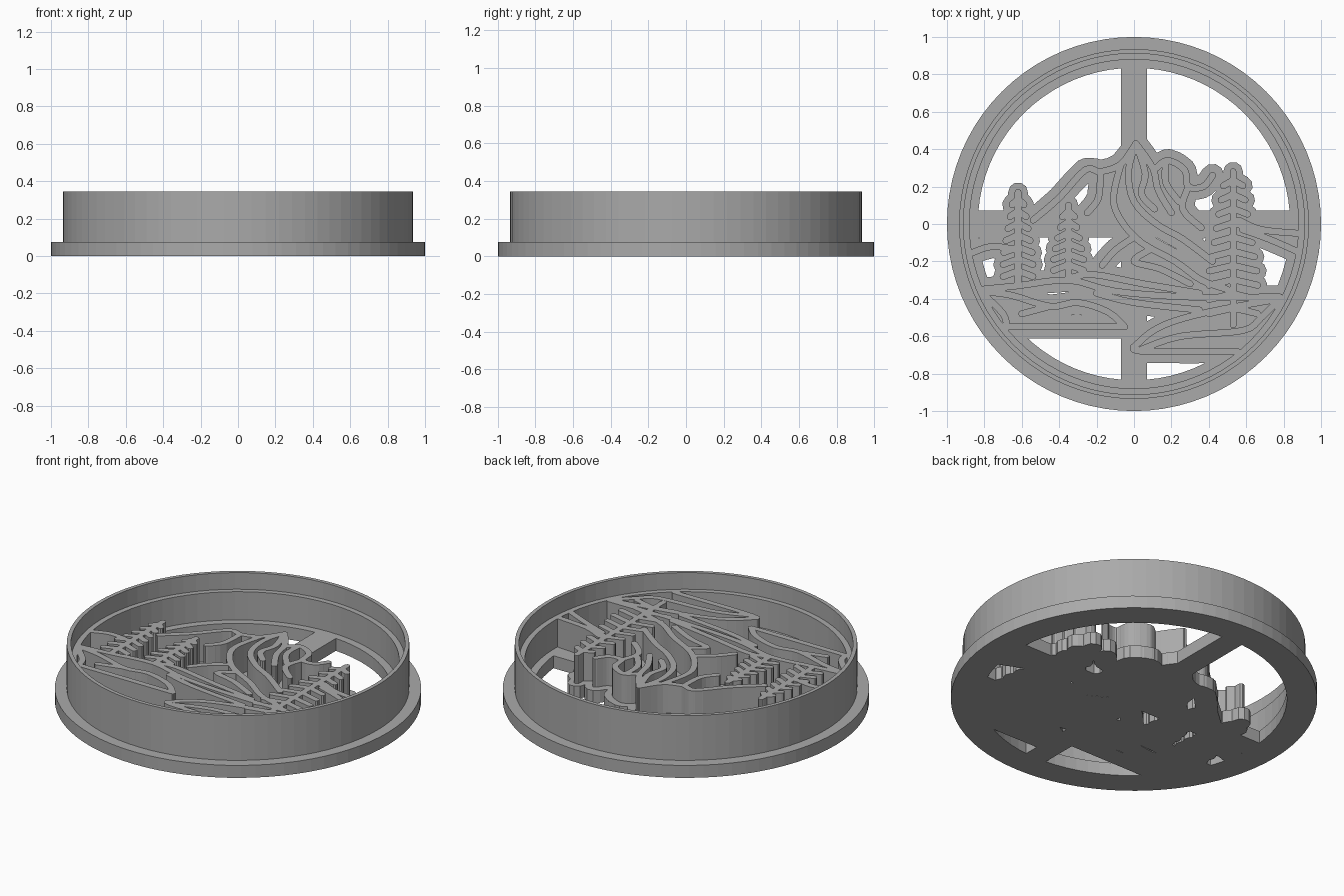
import bpy, bmesh, math
from mathutils import Vector
from mathutils.geometry import delaunay_2d_cdt

default_cube = bpy.data.objects.get("Cube")
if default_cube:
    bpy.data.objects.remove(default_cube, do_unlink=True)

grey = bpy.data.materials.new("plain grey")
grey.use_nodes = True
colour = (0.4, 0.4, 0.4, 1)
grey.diffuse_color = colour
grey.node_tree.nodes["Principled BSDF"].inputs["Base Color"].default_value = colour

BASE_TOP, STAMP_TOP, WALL_TOP = 0.075, 0.245, 0.345
LINE, PAD = 0.018, 0.062


def slab(name, polygons, bottom, top):
    """Merge flat polygons into one outline and extrude it."""
    points, faces = [], []
    for polygon in polygons:
        faces.append(list(range(len(points), len(points) + len(polygon))))
        points.extend(polygon)
    merged = delaunay_2d_cdt(points, [], faces, 0, 1e-5, True)
    bm = bmesh.new()
    verts = [bm.verts.new((p.x, p.y, bottom)) for p in merged[0]]
    for face, sources in zip(merged[2], merged[5]):
        if sources:
            bm.faces.new([verts[i] for i in face])
    bmesh.ops.delete(bm, geom=[v for v in verts if not v.link_faces], context='VERTS')
    raised = bmesh.ops.extrude_face_region(bm, geom=bm.faces[:])
    for item in raised["geom"]:
        if isinstance(item, bmesh.types.BMVert):
            item.co.z = top
    bmesh.ops.recalc_face_normals(bm, faces=bm.faces[:])
    mesh = bpy.data.meshes.new(name)
    bm.to_mesh(mesh)
    bm.free()
    mesh.materials.append(grey)
    obj = bpy.data.objects.new(name, mesh)
    bpy.context.collection.objects.link(obj)
    return obj


def polar(radius, angle):
    return Vector((radius * math.cos(angle), radius * math.sin(angle)))


def ring(inner, outer, sides=80):
    """Quads around a circular band."""
    turn = [math.tau * i / sides for i in range(sides + 1)]
    return [[polar(inner, a), polar(outer, a), polar(outer, b), polar(inner, b)]
            for a, b in zip(turn, turn[1:])]


def box(x, y):
    return [Vector(p) for p in ((-x, -y), (x, -y), (x, y), (-x, y))]


def capsule(a, b, radius, steps=5):
    """Round-ended bar from a to b."""
    way = math.atan2(b.y - a.y, b.x - a.x) - math.pi / 2
    arc = [way + math.pi * i / steps for i in range(steps + 1)]
    return [b + polar(radius, t) for t in arc] + [a - polar(radius, t) for t in arc]


def curve(points, steps):
    """Smooth path through points given in hundredths."""
    p = [Vector(q) / 100 for q in points]
    p = [p[0]] + p + [p[-1]]
    path = []
    for a, b, c, d in zip(p, p[1:], p[2:], p[3:]):
        for i in range(steps):
            t = i / steps
            path.append(b + (c - a) * t / 2 + (a * 2 - b * 5 + c * 4 - d) * t * t / 2
                        + (b * 3 - a - c * 3 + d) * t ** 3 / 2)
    return path + [p[-1]]


def ribbon(points, radius, steps):
    path = curve(points, steps)
    return [capsule(a, b, radius) for a, b in zip(path, path[1:])]


def tree(x, top, bottom, reach, tiers):
    """Trunk with pairs of drooping branches that lengthen downward."""
    strokes = [[(x, top), (x, bottom)]]
    for i in range(tiers):
        y = top - (top - bottom) * (i + 0.8) / (tiers + 0.8)
        spread = reach * (0.4 + 0.6 * min(1, 1.6 * i / tiers))
        for side in (-1, 1):
            strokes.append([(x, y + 1.5), (x + side * spread, y - 1.5)])
    return strokes


# Conifers
trees = tree(-62, 17, -33, 8, 7) + tree(-35, 10, -29, 8, 6) + tree(53, 28, -54, 13, 10)

# Mountain ridges and rock creases
mountain = [
    [(1, 43), (-7, 32), (-18, 28), (-26, 29), (-40, 14), (-54, 2)],
    [(1, 43), (10, 30), (13, 18), (20, 6)],
    [(-7, 32), (-11, 14), (-7, 2), (4, -10), (22, -20), (36, -30), (50, -35)],
    [(1, 43), (-3, 28), (0, 12), (12, 0), (26, -8), (42, -20)],
    [(1, 43), (6, 27), (4, 16), (11, 8)],
    [(12, 30), (18, 34), (27, 29), (29, 20), (37, 20), (42, 26)],
    [(17, 33), (17, 22), (24, 12)],
    [(29, 20), (26, 8), (36, -2)],
    [(0, -7), (-10, -14), (-17, -22)],
    [(8, -14), (0, -20), (14, -24), (30, -32)],
    [(-18, 28), (-19, 14), (-25, 6)],
]

# Horizon, meadows and river banks
ground = [
    [(-88, -16), (-76, -12), (-62, -14)],
    [(58, -3), (72, -8), (88, -15)],
    [(56, 2), (68, -3), (88, -5)],
    [(-82, -35), (-62, -33), (-35, -30), (-10, -36), (30, -39), (78, -39)],
    [(-35, -29), (-22, -27), (5, -32), (35, -37)],
    [(-82, -36), (-66, -38), (-45, -44), (-30, -42), (-14, -47), (-5, -55)],
    [(-80, -38), (-70, -48), (-68, -55)],
    [(-68, -55), (-5, -55)],
    [(-60, -48), (-45, -44)],
    [(-20, -37), (0, -42), (35, -46)],
    [(55, -68), (4, -68), (3, -63), (16, -54), (40, -47), (78, -40)],
    [(4, -67), (25, -60), (58, -57), (68, -50), (78, -40)],
]

# Base plate: rim, cross bars and a pad below every stamp line
pads = []
for stroke in mountain + ground:
    pads += ribbon(stroke, PAD, 2)
for stroke in trees:
    pads += ribbon(stroke, PAD * 0.85, 1)
bars = [box(0.07, 0.9), box(0.9, 0.073)]
slab("base_plate", ring(0.835, 1) + bars + pads, 0, BASE_TOP)

# Raised stamp lines joined to the inner rim
lines = ring(0.88, 0.912)
for stroke in mountain + ground:
    lines += ribbon(stroke, LINE, 4)
for stroke in trees:
    lines += ribbon(stroke, LINE, 1)
slab("stamp_lines", lines, BASE_TOP, STAMP_TOP)

# Tall cutting wall
slab("cutting_wall", ring(0.912, 0.935), BASE_TOP, WALL_TOP)
